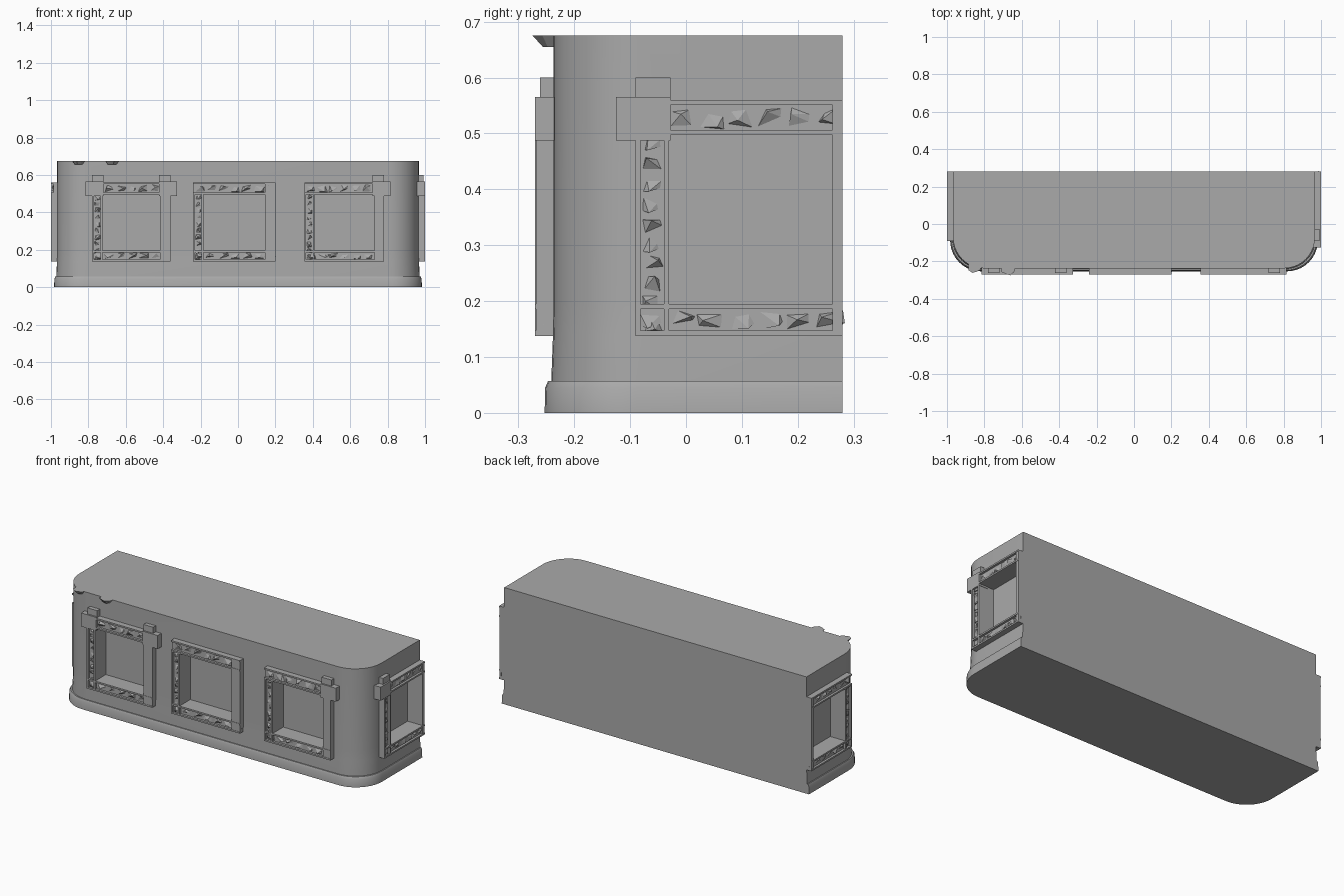
import bpy, bmesh, math, random
from mathutils import Vector

random.seed(4)
if "Cube" in bpy.data.objects:
    bpy.data.objects.remove(bpy.data.objects["Cube"])

stone = bpy.data.materials.new("grey_stone")
stone.use_nodes = True
GREY = (0.4, 0.4, 0.4, 1)
stone.diffuse_color = GREY
stone.node_tree.nodes["Principled BSDF"].inputs["Base Color"].default_value = GREY

HALF, FRONT, BACK, TOP = 0.967, -0.237, 0.28, 0.675
PLINTH = 0.057


def finish(name, bm, smooth=False):
    bmesh.ops.recalc_face_normals(bm, faces=bm.faces)
    mesh = bpy.data.meshes.new(name)
    bm.to_mesh(mesh)
    bm.free()
    ob = bpy.data.objects.new(name, mesh)
    bpy.context.collection.objects.link(ob)
    mesh.materials.append(stone)
    bpy.ops.object.select_all(action='DESELECT')
    ob.select_set(True)
    bpy.context.view_layer.objects.active = ob
    if smooth:
        bpy.ops.object.shade_smooth_by_angle(angle=math.radians(30))
    return ob


def outline(grow, radius=0.165, steps=10):
    """Flat back, two rounded front corners."""
    w, f = HALF + grow, FRONT - grow
    pts = [(w, BACK), (-w, BACK)]
    for side in (-1, 1):
        for i in range(steps + 1):
            a = math.pi / 2 * (i / steps if side < 0 else 1 - i / steps)
            pts.append((side * (w - radius + radius * math.cos(a)),
                        f + radius - radius * math.sin(a)))
    return pts


def loft(bm, levels):
    """Skin outlines given as (height, grow) pairs."""
    rings = [[bm.verts.new((x, y, z)) for x, y in outline(g)] for z, g in levels]
    for low, high in zip(rings, rings[1:]):
        for i in range(len(low)):
            j = (i + 1) % len(low)
            bm.faces.new((low[i], low[j], high[j], high[i]))
    bm.faces.new(rings[0])
    bm.faces.new(rings[-1])


# Placement on a wall: u along it, v up, d outward
def on_front(u, v, d):
    return Vector((u, FRONT - d, v))


def on_right(u, v, d):
    return Vector((HALF + d, u, v))


def on_left(u, v, d):
    return Vector((-HALF - d, u, v))


def block(bm, wall, u, v, d):
    c = [bm.verts.new(wall(a, b, e)) for e in d for b in v for a in u]
    for f in ((0, 1, 3, 2), (4, 5, 7, 6), (0, 1, 5, 4),
              (2, 3, 7, 6), (0, 2, 6, 4), (1, 3, 7, 5)):
        bm.faces.new([c[i] for i in f])


def shard(bm, wall, u, v, low, high):
    """Skewed chipped peak."""
    mix = lambda r, t: r[0] + (r[1] - r[0]) * t
    rnd = random.uniform
    base = [(rnd(0, .2), rnd(0, .3)), (rnd(.8, 1), rnd(0, .5)),
            (rnd(.7, 1), rnd(.6, 1)), (rnd(0, .4), rnd(.7, 1))]
    ring = [bm.verts.new(wall(mix(u, a), mix(v, b), low)) for a, b in base]
    tip = bm.verts.new(wall(mix(u, rnd(.2, .8)), mix(v, rnd(.1, .9)), high))
    for i in range(4):
        bm.faces.new((ring[i], ring[(i + 1) % 4], tip))
    bm.faces.new(ring)


FLOOR, FACE, SUNK = 0.020, 0.033, -0.03
V_OUT, V_IN = (0.138, 0.56), (0.195, 0.497)
LIP = 0.009


def carved_bar(bm, wall, u, v, upright):
    """Sunken bar with rims along its edges and chipped carving between."""
    block(bm, wall, u, v, (SUNK, FLOOR))
    long_side, short = (v, u) if upright else (u, v)
    for rim in ((short[0], short[0] + LIP), (short[1] - LIP, short[1])):
        ru, rv = (rim, v) if upright else (u, rim)
        block(bm, wall, ru, rv, (SUNK, FACE))
    count = 10 if upright else 7
    step = (long_side[1] - long_side[0]) / count
    inner = (short[0] + LIP, short[1] - LIP)
    for i in range(count):
        run = (long_side[0] + i * step, long_side[0] + (i + 1.1) * step)
        su, sv = (inner, run) if upright else (run, inner)
        shard(bm, wall, su, sv, FLOOR - 0.002, random.uniform(0.027, 0.033))


def window_frame(name, wall, u_out, u_in, ears):
    bm = bmesh.new()
    carved_bar(bm, wall, (u_out[0], u_in[0]), (V_OUT[0], V_IN[1]), True)
    carved_bar(bm, wall, u_out, (V_OUT[0], V_IN[0]), False)
    carved_bar(bm, wall, u_out, (V_IN[1], V_OUT[1]), False)
    block(bm, wall, (u_in[1], u_out[1]), V_OUT, (SUNK, FACE - 0.002))
    # Crossed corner blocks
    for side in ears:
        edge = u_out[0] if side < 0 else u_out[1]
        post = sorted((edge, edge - side * 0.062))
        bar = sorted((edge + side * 0.035, edge - side * 0.062))
        block(bm, wall, post, (0.487, 0.6), (SUNK, 0.024))
        block(bm, wall, bar, (0.487, 0.565), (SUNK, 0.033))
    return finish(name, bm)


windows = [
    ("front_window_frame_right", on_front, (-0.78, -0.36), (-0.725, -0.418), (-1, 1)),
    ("front_window_frame_middle", on_front, (-0.24, 0.2), (-0.185, 0.145), ()),
    ("front_window_frame_left", on_front, (0.355, 0.78), (0.41, 0.73), (1,)),
    ("left_window_frame", on_right, (-0.09, BACK), (-0.03, 0.262), (-1,)),
    ("right_window_frame", on_left, (-0.09, BACK), (-0.03, 0.262), ()),
]

# Wall block, slightly flared at the foot
bm = bmesh.new()
loft(bm, [(0.01, 0.004), (0.06, 0.004), (0.14, 0.001), (0.2, 0), (TOP, 0)])
body = finish("wall_block", bm)

# Window recesses
for name, wall, u_out, u_in, ears in windows:
    bm = bmesh.new()
    block(bm, wall, u_in, V_IN, (-0.065, 0.1))
    cutter = finish("recess_cutter", bm)
    cutter.hide_render = True
    bpy.context.view_layer.objects.active = body
    cut = body.modifiers.new("recess", 'BOOLEAN')
    cut.operation, cut.solver, cut.object = 'DIFFERENCE', 'EXACT', cutter
    bpy.ops.object.modifier_apply(modifier=cut.name)
    bpy.data.objects.remove(cutter)
    window_frame(name, wall, u_out, u_in, ears)

bpy.ops.object.select_all(action='DESELECT')
body.select_set(True)
bpy.context.view_layer.objects.active = body
bpy.ops.object.shade_smooth_by_angle(angle=math.radians(30))

# Plinth
bm = bmesh.new()
loft(bm, [(0, 0.016), (0.045, 0.015), (PLINTH, 0.01)])
finish("plinth", bm, True)

# Broken remains of the cornice at one top corner
bm = bmesh.new()
for x, y, w in ((-0.85, -0.225, 0.04), (-0.675, -0.238, 0.04)):
    ring = [(x + w * math.cos(a) * random.uniform(0.8, 1.1),
             y - 0.036 * math.sin(a) * random.uniform(0.8, 1.1))
            for a in (math.pi * i / 5 for i in range(6))]
    ring += [(x - w, y + 0.05), (x + w, y + 0.05)]
    top = [bm.verts.new((a, b, TOP)) for a, b in ring]
    low = [bm.verts.new((x + (a - x) * 0.6, y + (b - y) * 0.5, TOP - 0.02))
           for a, b in ring]
    bm.faces.new(top)
    bm.faces.new(low)
    for i in range(len(top)):
        j = (i + 1) % len(top)
        bm.faces.new((top[i], top[j], low[j], low[i]))
finish("broken_cornice", bm)
